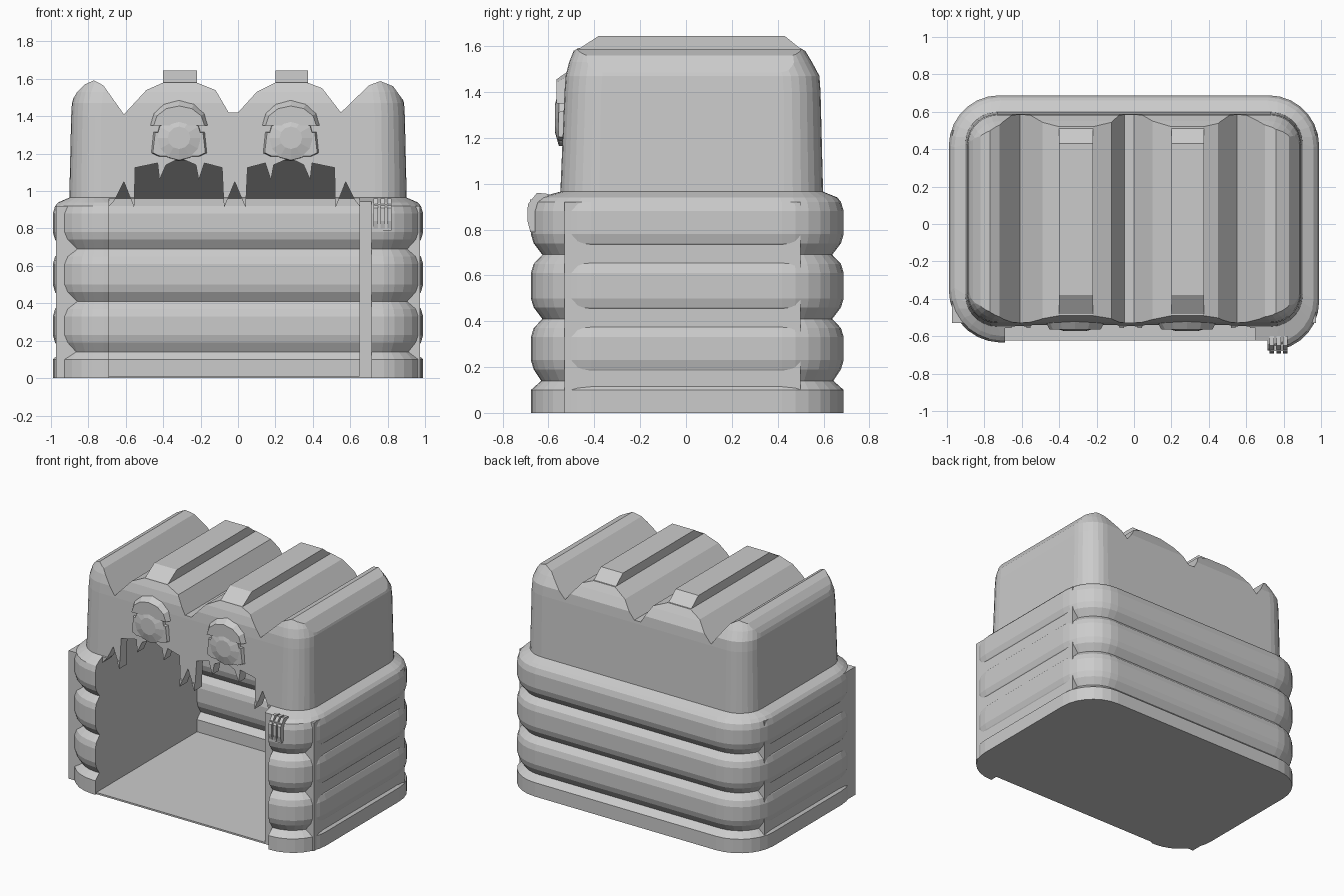
import bpy, bmesh, math

cube = bpy.data.objects.get("Cube")
if cube:
    bpy.data.objects.remove(cube, do_unlink=True)

GREY = (0.6, 0.6, 0.6, 1)
mat = bpy.data.materials.new("light_grey")
mat.use_nodes = True
mat.diffuse_color = GREY
mat.node_tree.nodes["Principled BSDF"].inputs["Base Color"].default_value = GREY


def finish(name, bm):
    bmesh.ops.recalc_face_normals(bm, faces=bm.faces)
    mesh = bpy.data.meshes.new(name)
    bm.to_mesh(mesh)
    bm.free()
    mesh.materials.append(mat)
    ob = bpy.data.objects.new(name, mesh)
    bpy.context.collection.objects.link(ob)
    return ob


def loft(name, rings):
    """Skin equal-length closed rings and cap both ends."""
    bm = bmesh.new()
    rows = [[bm.verts.new(p) for p in ring] for ring in rings]
    n = len(rows[0])
    for a, b in zip(rows, rows[1:]):
        for i in range(n):
            j = (i + 1) % n
            bm.faces.new((a[i], a[j], b[j], b[i]))
    bm.faces.new(rows[0])
    bm.faces.new(rows[-1])
    return finish(name, bm)


def prism_x(name, yz, x0, x1):
    return loft(name, [[(x, y, z) for y, z in yz] for x in (x0, x1)])


def prism_y(name, xz, y0, y1):
    return loft(name, [[(x, y, z) for x, z in xz] for y in (y0, y1)])


def box(name, x0, x1, y0, y1, z0, z1):
    return prism_x(name, [(y0, z0), (y1, z0), (y1, z1), (y0, z1)], x0, x1)


def cut(ob, cutter):
    cutter.hide_render = True
    mod = ob.modifiers.new("cut", "BOOLEAN")
    mod.operation, mod.solver, mod.object = "DIFFERENCE", "EXACT", cutter
    bpy.context.view_layer.objects.active = ob
    bpy.ops.object.modifier_apply(modifier=mod.name)
    bpy.data.objects.remove(cutter, do_unlink=True)


def ring(z, hx, front, back, r, skew=0.0, steps=7):
    """Rounded rectangle at height z; skew turns the front edge a little."""
    pts = []
    corners = ((hx - r, back - r), (r - hx, back - r), (r - hx, front + r), (hx - r, front + r))
    for k, (cx, cy) in enumerate(corners):
        for i in range(steps + 1):
            a = math.pi / 2 * (k + i / steps)
            x, y = cx + r * math.cos(a), cy + r * math.sin(a)
            pts.append((x, y - skew * x if k > 1 else y, z))
    return pts


# Inflated wall profile: height and inset
pillows = [(0.0, 0.0), (0.1, 0.0), (0.14, 0.045)]
for low, high in ((0.14, 0.41), (0.41, 0.69), (0.69, 0.96)):
    pillows += [(low + 0.05, 0.012), (low + 0.09, 0.0), (high - 0.08, 0.0), (high - 0.04, 0.012)]
    if high < 0.9:
        pillows.append((high, 0.05))

rings = [ring(z, 0.99 - d, -0.655 + d, 0.688 - d, 0.27 - d, 0.03) for z, d in pillows]
rings.append(ring(0.94, 0.96, -0.62, 0.66, 0.25, 0.03))
for z, hx, front, back, r in ((0.965, 0.902, -0.548, 0.598, 0.17), (1.40, 0.892, -0.53, 0.587, 0.16),
                              (1.47, 0.888, -0.525, 0.582, 0.16), (1.53, 0.87, -0.51, 0.55, 0.15),
                              (1.58, 0.84, -0.49, 0.52, 0.13), (1.66, 0.82, -0.46, 0.48, 0.12)):
    rings.append(ring(z, hx, front, back, r))
body = loft("castle_body", rings)

# Scalloped roof
roof = [(-1.2, 1.3), (-0.95, 1.40), (-0.89, 1.48), (-0.86, 1.53), (-0.82, 1.57), (-0.77, 1.592),
        (-0.72, 1.565), (-0.61, 1.41), (-0.49, 1.54), (-0.40, 1.58), (-0.22, 1.58), (-0.12, 1.54),
        (-0.05, 1.42), (0.0, 1.42), (0.10, 1.53), (0.2, 1.58), (0.37, 1.58), (0.45, 1.55),
        (0.55, 1.42), (0.70, 1.565), (0.76, 1.588), (0.83, 1.56), (0.88, 1.49), (0.95, 1.40), (1.2, 1.3)]
cut(body, prism_y("roof_cutter", roof + [(1.2, 2), (-1.2, 2)], -2, 2))

# Play room with padded back wall and sloping ceiling
back_wall = [(0.52 + d * 0.9, max(z, 0.012)) for z, d in pillows]
room = ([(-1, 0.012)] + back_wall + [(0.53, 0.96), (-0.47, 1.175), (-0.47, 0.9),
        (-0.555, 0.9), (-0.555, 0.97), (-1, 0.97)])
cut(body, prism_x("room_cutter", room, -0.69, 0.65))

# Toothed doorway, mirrored about its middle
MID = -0.017
arch = [(-0.66, 0.95), (-0.61, 1.05), (-0.555, 0.91), (-0.55, 1.125), (-0.43, 1.15), (-0.42, 1.06),
        (-0.385, 1.14), (-0.31, 1.177), (-0.225, 1.14), (-0.21, 1.06), (-0.18, 1.15),
        (-0.085, 1.125), (-0.075, 0.91)]
mirrored = [(2 * MID - x, z) for x, z in reversed(arch)]
door = [(-0.689, 0.85), (-0.689, 0.92)] + arch + [(MID, 1.05)] + mirrored + [(0.649, 0.92), (0.649, 0.85)]
cut(body, prism_y("door_cutter", door, -1, -0.42))
cut(body, box("entrance_cutter", -0.689, 0.715, -1, -0.622, -0.1, 0.98))

# Side panels bridging the grooves
for side, name in ((-1, "right_side_panel"), (1, "left_side_panel")):
    a, b = sorted((side * 0.8, side * 0.974))
    box(name, a, b, -0.53, 0.5, 0.0, 0.92)

# Raised strips on the two middle ridges
for name, x0, x1 in (("right_roof_strip", -0.4, -0.22), ("left_roof_strip", 0.2, 0.375)):
    prism_x(name, [(-0.49, 1.55), (-0.48, 1.58), (-0.38, 1.645), (0.43, 1.645), (0.51, 1.58), (0.51, 1.55)], x0, x1)

# Face details above the door
for side, cx in (("right", -0.315), ("left", 0.283)):
    # Brow
    brow = [(cx + 0.17 * math.cos(a), 1.35 + 0.15 * math.sin(a))
            for a in [math.pi * i / 6 for i in range(7)]]
    inner = [(cx + (x - cx) * 0.8, 1.35 + (z - 1.35) * 0.7) for x, z in brow]
    loft(side + "_brow", [[(x, -0.5, z) for x, z in brow], [(x, -0.565, z) for x, z in inner]])
    # Cheek pad
    pad = [(-0.165, 1.2), (-0.12, 1.18), (0.12, 1.18), (0.165, 1.2), (0.15, 1.32), (-0.15, 1.32)]
    pad = [(cx + x, z) for x, z in pad]
    slim = [(cx + (x - cx) * 0.85, 1.25 + (z - 1.25) * 0.9) for x, z in pad]
    loft(side + "_cheek", [[(x, -0.5, z) for x, z in pad], [(x, -0.556, z) for x, z in slim]])
    # Eye
    disc = [(math.cos(math.tau * i / 12), math.sin(math.tau * i / 12)) for i in range(12)]
    loft(side + "_eye", [[(cx + r * c, y, 1.285 + r * s) for c, s in disc]
                         for r, y in ((0.125, -0.5), (0.12, -0.555), (0.06, -0.572))])

# Gripping hand on the front post
box("hand_palm", 0.73, 0.82, -0.68, -0.6, 0.79, 0.93)
for i in range(3):
    x = 0.725 + i * 0.036
    prism_x("hand_finger_%d" % (i + 1), [(-0.62, 0.80), (-0.682, 0.80), (-0.692, 0.84),
            (-0.69, 0.91), (-0.65, 0.96), (-0.6, 0.955)], x, x + 0.024)
